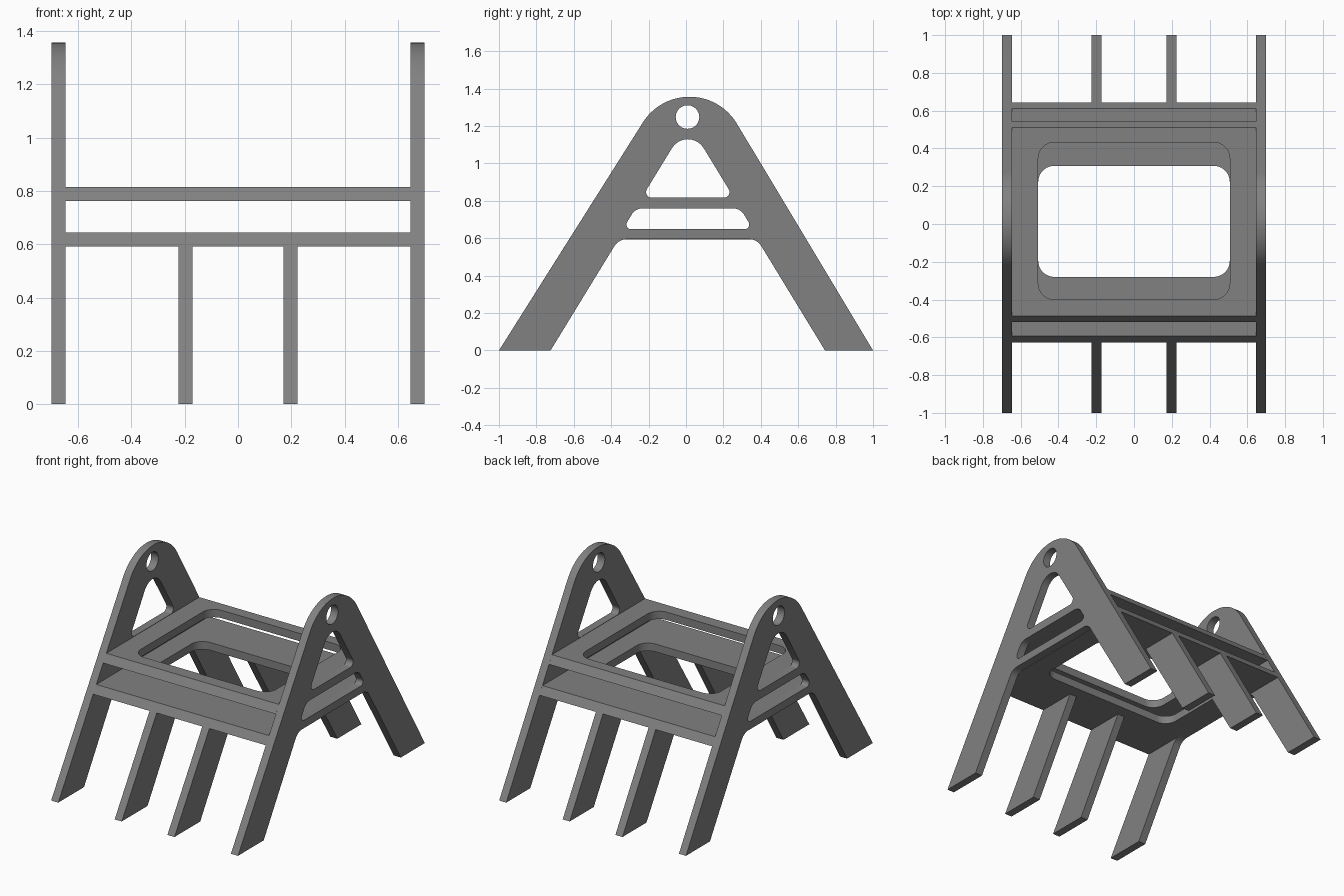
import bpy, bmesh, math
from mathutils import Vector, Matrix

if "Cube" in bpy.data.objects:
    bpy.data.objects.remove(bpy.data.objects["Cube"])

grey = bpy.data.materials.new("mid grey")
grey.use_nodes = True
grey.diffuse_color = (0.22, 0.22, 0.22, 1)
grey.node_tree.nodes["Principled BSDF"].inputs["Base Color"].default_value = grey.diffuse_color

# Sheet sizes
HALF_WIDTH = 0.70
THICK = 0.053
INNER = HALF_WIDTH - THICK
FRONT_SLOPE, BACK_SLOPE = 1.585, 1.665


def front_edge(z):
    return -1 + z / FRONT_SLOPE


def back_edge(z):
    return 1 - z / BACK_SLOPE


def rounded(corners, steps=10):
    """Closed outline from (u, v, radius) corners, each replaced by an arc."""
    pts = []
    for i, (u, v, r) in enumerate(corners):
        p = Vector((u, v))
        if r == 0:
            pts.append(p)
            continue
        a = (Vector(corners[i - 1][:2]) - p).normalized()
        b = (Vector(corners[(i + 1) % len(corners)][:2]) - p).normalized()
        half = a.angle(b) / 2
        centre = p + (a + b).normalized() * r / math.sin(half)
        start = p + a * r / math.tan(half) - centre
        end = p + b * r / math.tan(half) - centre
        sweep = start.angle_signed(end)
        for k in range(steps + 1):
            pts.append(centre + Matrix.Rotation(-sweep * k / steps, 2) @ start)
    return pts


def circle(u, v, r, n=40):
    return [Vector((u + r * math.cos(t), v + r * math.sin(t)))
            for t in (2 * math.pi * k / n for k in range(n))]


def sheet(name, loops, place, offset, reshape=None):
    """Fill an outline with holes, extrude it by THICK and add it as an object."""
    bm = bmesh.new()
    edges = []
    for loop in loops:
        vs = [bm.verts.new(place(p.x, p.y)) for p in loop]
        edges += [bm.edges.new((vs[i - 1], vs[i])) for i in range(len(vs))]
    bmesh.ops.triangle_fill(bm, edges=edges, use_beauty=True)
    ext = bmesh.ops.extrude_face_region(bm, geom=bm.faces[:], use_keep_orig=True)
    top = [g for g in ext["geom"] if isinstance(g, bmesh.types.BMVert)]
    bmesh.ops.translate(bm, verts=top, vec=offset)
    if reshape:
        for v in bm.verts:
            reshape(v.co)
    bmesh.ops.recalc_face_normals(bm, faces=bm.faces[:])
    mesh = bpy.data.meshes.new(name)
    bm.to_mesh(mesh)
    bm.free()
    mesh.materials.append(grey)
    obj = bpy.data.objects.new(name, mesh)
    bpy.context.collection.objects.link(obj)
    bpy.ops.object.select_all(action="DESELECT")
    obj.select_set(True)
    bpy.context.view_layer.objects.active = obj
    bpy.ops.object.shade_smooth_by_angle(angle=math.radians(30))
    return obj


# A-frame side panels with eyelet, triangular window and slot
outline = rounded([(-1, 0, 0), (0.025, 1.624, 0.295), (1, 0, 0), (0.743, 0, 0),
                   (0.38, 0.595, 0.08), (-0.36, 0.595, 0.08), (-0.724, 0, 0)], 24)
window = rounded([(-0.237, 0.817, 0.03), (0.01, 1.22, 0.099), (0.256, 0.817, 0.03)])
slot = rounded([(-0.338, 0.648, 0.025), (-0.27, 0.76, 0.07),
                (0.29, 0.76, 0.07), (0.357, 0.648, 0.025)])
eyelet = circle(0.008, 1.248, 0.063)
for side, x in (("right", -HALF_WIDTH), ("left", INNER)):
    sheet(side + "_side_panel", [outline, window, slot, eyelet],
          lambda y, z, x=x: (x, y, z), (THICK, 0, 0))


# Shelves with a rounded opening and edges sloped to follow the legs
def follow_legs(co):
    if abs(co.x) > 0.6:
        co.y = front_edge(co.z) if co.y < 0 else back_edge(co.z)


for name, z, y0, y1 in (("upper_shelf", 0.762, -0.40, 0.432),
                        ("lower_shelf", 0.592, -0.28, 0.308)):
    rim = rounded([(-INNER, -0.6, 0), (INNER, -0.6, 0), (INNER, 0.6, 0), (-INNER, 0.6, 0)])
    opening = rounded([(-0.507, y0, 0.085), (0.507, y0, 0.085),
                       (0.507, y1, 0.085), (-0.507, y1, 0.085)])
    sheet(name, [rim, opening], lambda x, y, z=z: (x, y, z), (0, 0, THICK), follow_legs)

# Middle legs below the lower shelf
TOP = 0.592
front_leg = rounded([(-1, 0, 0), (front_edge(TOP), TOP, 0), (-0.362, TOP, 0), (-0.724, 0, 0)])
back_leg = rounded([(1, 0, 0), (back_edge(TOP), TOP, 0), (0.382, TOP, 0), (0.743, 0, 0)])
for side, x in (("right", -0.224), ("left", 0.171)):
    for end, leg in (("front", front_leg), ("back", back_leg)):
        sheet(f"{side}_{end}_middle_leg", [leg], lambda y, z, x=x: (x, y, z), (THICK, 0, 0))
